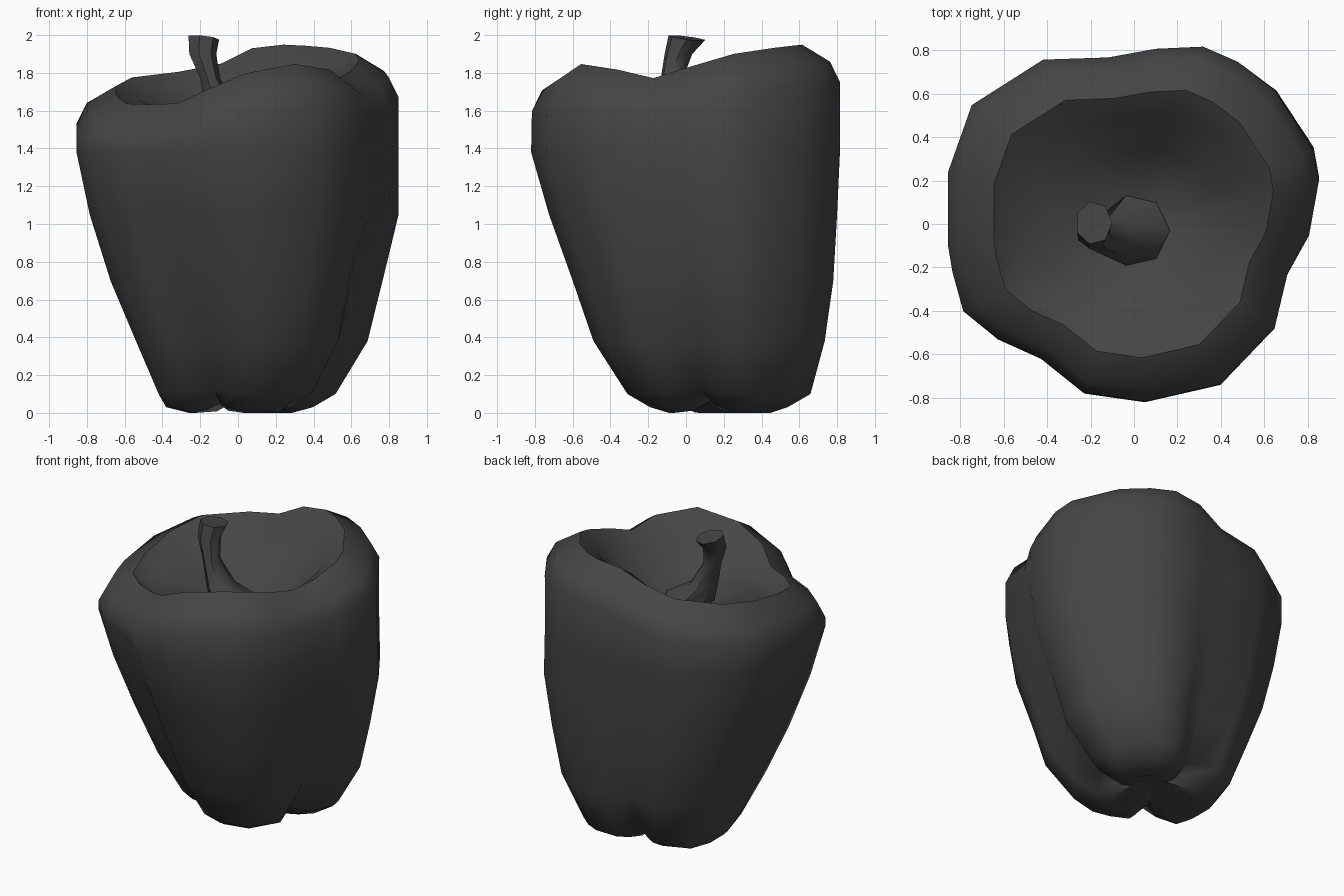
import bpy, bmesh, math

if "Cube" in bpy.data.objects:
    bpy.data.objects.remove(bpy.data.objects["Cube"])

# Plan outline at the widest height, and the rim height by compass angle
OUTLINE = [(.855, .2), (.83, .34), (.65, .62), (.48, .75), (.32, .82), (.1, .81), (-.12, .77),
           (-.42, .76), (-.75, .55), (-.86, .24), (-.86, -.1), (-.84, -.22), (-.79, -.4),
           (-.63, -.53), (-.43, -.62), (-.23, -.78), (.05, -.82), (.4, -.74), (.65, -.48),
           (.71, -.23), (.81, -.05)]
RIM = [(-180, 1.70), (-150, 1.63), (-120, 1.64), (-90, 1.79), (-60, 1.85), (-42, 1.83), (-17, 1.77),
       (10, 1.86), (25, 1.91), (50, 1.94), (70, 1.95), (90, 1.92), (105, 1.80), (130, 1.81),
       (150, 1.76), (180, 1.70)]
GROOVES = [math.atan2(-.62, -.43), math.atan2(-.23, .71), math.atan2(.77, -.12)]

# Outer wall levels: z, x min, x max, y min, y max, groove depth, groove lift
WALL = [(0.0, -.26, .29, -.09, .45, .50, .07),
        (0.03, -.38, .40, -.19, .54, .40, .05),
        (0.10, -.42, .52, -.31, .66, .26, .02),
        (0.38, -.54, .69, -.49, .735, .13, 0),
        (0.70, -.675, .77, -.60, .78, .07, 0),
        (1.05, -.785, .855, -.725, .80, .03, 0),
        (1.38, -.855, .855, -.82, .815, 0, 0)]
# Shoulder and rim: scale, drop below the rim height
SHOULDER = [(.995, .20), (.93, .09), (.75, 0), (.63, .07)]
# Hollow around the stem: scale, z
HOLLOW = [(.44, 1.60), (.22, 1.50)]


def rim_height(x, y):
    a = math.degrees(math.atan2(y, x))
    for (a0, h0), (a1, h1) in zip(RIM, RIM[1:]):
        if a0 <= a <= a1:
            return h0 + (h1 - h0) * (a - a0) / (a1 - a0)


def groove(x, y):
    a = math.atan2(y, x)
    total = 0
    for g in GROOVES:
        d = (a - g + math.pi) % (2 * math.pi) - math.pi
        total += math.exp(-(d / .24) ** 2)
    return total


def loft(name, rings, low, high, angle):
    """Bridge closed rings and close both ends with a fan to a centre point."""
    bm = bmesh.new()
    vs = [[bm.verts.new(p) for p in r] for r in rings]
    n = len(vs[0])
    for a, b in zip(vs, vs[1:]):
        for i in range(n):
            j = (i + 1) % n
            bm.faces.new((a[i], a[j], b[j], b[i]))
    for ring, tip in ((vs[0], low), (vs[-1], high)):
        c = bm.verts.new(tip)
        for i in range(n):
            bm.faces.new((ring[i], ring[(i + 1) % n], c))
    bmesh.ops.recalc_face_normals(bm, faces=bm.faces)
    me = bpy.data.meshes.new(name)
    bm.to_mesh(me)
    bm.free()
    ob = bpy.data.objects.new(name, me)
    bpy.context.collection.objects.link(ob)
    me.materials.append(dark)
    bpy.ops.object.select_all(action='DESELECT')
    ob.select_set(True)
    bpy.context.view_layer.objects.active = ob
    bpy.ops.object.shade_smooth_by_angle(angle=math.radians(angle))
    return ob


dark = bpy.data.materials.new("dark_grey")
dark.diffuse_color = (.06, .06, .06, 1)
dark.use_nodes = True
dark.node_tree.nodes["Principled BSDF"].inputs["Base Color"].default_value = dark.diffuse_color

# Pepper body: lobed wall, rolled rim and sunken top
rings = []
for z, x0, x1, y0, y1, depth, lift in WALL:
    ring = []
    for x, y in OUTLINE:
        g = groove(x, y)
        k = 1 - depth * g
        ring.append(((x0 + x1) / 2 + k * x / .86 * (x1 - x0) / 2,
                     (y0 + y1) / 2 + k * y / .82 * (y1 - y0) / 2, z + lift * g))
    rings.append(ring)
for s, drop in SHOULDER:
    rings.append([(x * s, y * s, rim_height(x, y) - drop) for x, y in OUTLINE])
for s, z in HOLLOW:
    rings.append([(x * s, y * s - .02, z + .25 * (s - .22) * (rim_height(x, y) - 1.8)) for x, y in OUTLINE])
loft("pepper_body", rings, (.02, .17, .13), (0, -.03, 1.47), 60)

# Stem: flared foot, narrow neck, wider slanted cut end
STEM = [(0, -.04, 1.44, .15, .15), (.0, -.03, 1.51, .165, .165), (-.09, -.06, 1.61, .09, .10),
        (-.15, -.075, 1.77, .055, .06), (-.19, -.04, 1.90, .075, .075), (-.185, .005, 1.985, .085, .10)]
stem = []
for k, (cx, cy, z, rx, ry) in enumerate(STEM):
    tilt = .015 if k == len(STEM) - 1 else 0
    stem.append([(cx + rx * math.cos(t), cy + ry * math.sin(t),
                  z - tilt * math.sin(t + .6))
                 for t in (math.tau * i / 7 for i in range(7))])
loft("stem", stem, (0, -.04, 1.44), (-.185, .005, 1.98), 50)
